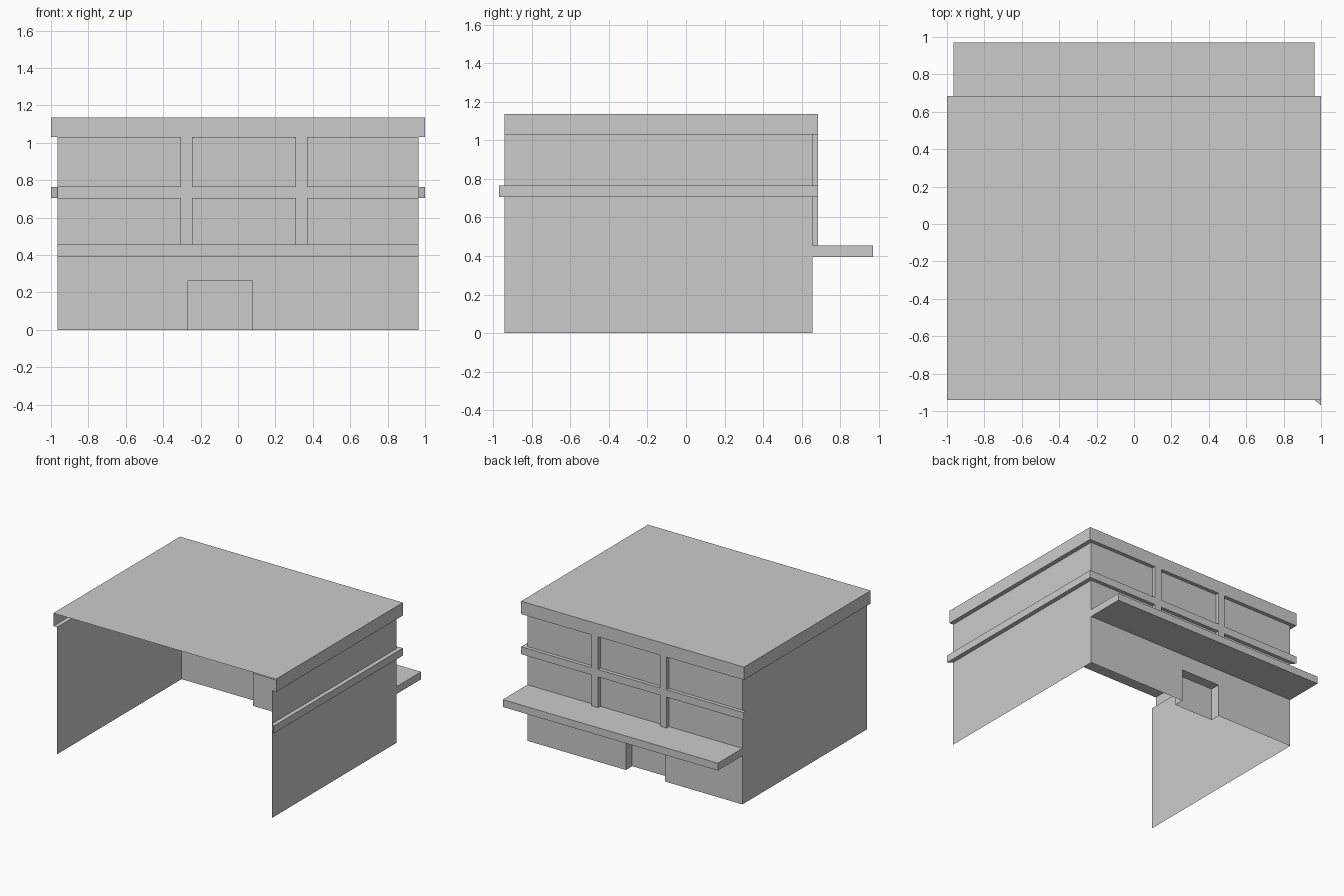
import bpy, bmesh
from mathutils import Vector

if "Cube" in bpy.data.objects:
    bpy.data.objects.remove(bpy.data.objects["Cube"])

W, FRONT, BACK = 0.965, -0.94, 0.655      # wall planes
OX, OY = 1.0, 0.685                       # outer planes of roof and band
WALL_TOP, ROOF_TOP = 1.03, 1.135
BAND = (0.705, 0.765)
parts = {}


def quad(part, pts, outward):
    """Store a quad wound so that it faces the given outward direction."""
    p = [Vector(v) for v in pts]
    if (p[2] - p[0]).cross(p[3] - p[1]).dot(Vector(outward)) < 0:
        p.reverse()
    parts.setdefault(part, []).append(p)


def wall_strip(part, a, b, z0, z1, outward):
    """Vertical quad over the plan segment a-b."""
    quad(part, [(*a, z0), (*b, z0), (*b, z1), (*a, z1)], outward)


def flat_strip(part, plan, z, up):
    quad(part, [(x, y, z) for x, y in plan], (0, 0, up))


# Back facade: grid of cells, each pushed in or out as a hollow shell
xs = [-W, -0.305, -0.27, -0.245, 0.08, 0.31, 0.37, W]
zs = [0, 0.265, 0.395, 0.455, BAND[0], BAND[1], WALL_TOP]


def cell(i, j):
    x, z = (xs[i] + xs[i + 1]) / 2, (zs[j] + zs[j + 1]) / 2
    if 0.395 < z < 0.455:
        return "canopy", 0.315
    if BAND[0] < z < BAND[1]:
        return "back_band", OY - BACK
    if z > 0.455 and (-0.305 < x < -0.245 or 0.31 < x < 0.37):
        return "mullions", OY - BACK
    if z < 0.265 and -0.27 < x < 0.08:
        return "door_recess", -0.08
    return "back_wall", 0


nx, nz = len(xs) - 1, len(zs) - 1
for i in range(nx):
    for j in range(nz):
        part, d = cell(i, j)
        xa, xb, za, zb = xs[i], xs[i + 1], zs[j], zs[j + 1]
        y = BACK + d
        # the band reaches past the wall ends to its mitred corners
        fa, fb = xa, xb
        if part == "back_band":
            fa = -OX if i == 0 else xa
            fb = OX if i == nx - 1 else xb
        wall_strip(part, (fa, y), (fb, y), za, zb, (0, 1, 0))
        # end caps
        if part in ("canopy", "back_band") and i == 0:
            wall_strip(part, (xa, BACK), (fa, y), za, zb, (-1, -0.5, 0))
        if part == "canopy" and i == nx - 1:
            wall_strip(part, (xb, BACK), (xb, y), za, zb, (1, 0, 0))
        # returns towards the next cell across and the next cell up
        if i < nx - 1:
            part2, d2 = cell(i + 1, j)
            if d != d2:
                wall_strip(part if d > d2 else part2, (xb, y), (xb, BACK + d2),
                           za, zb, (d - d2, 0, 0))
        if j < nz - 1:
            part2, d2 = cell(i, j + 1)
            if d != d2:
                ga, gb = fa, fb
                if part2 == "back_band":
                    ga = -OX if i == 0 else xa
                    gb = OX if i == nx - 1 else xb
                flat_strip(part if d > d2 else part2,
                           [(fa, y), (fb, y), (gb, BACK + d2), (ga, BACK + d2)],
                           zb, d - d2)

# Left wall, plain
wall_strip("left_wall", (-W, FRONT), (-W, BACK), 0, WALL_TOP, (-1, 0, 0))

# Right wall, split by the hollow band
for z0, z1 in ((0, BAND[0]), (BAND[1], WALL_TOP)):
    wall_strip("right_wall", (W, FRONT), (W, BACK), z0, z1, (1, 0, 0))
inner = [(W, FRONT), (W, BACK)]
outer = [(OX, FRONT - 0.03), (OX, OY)]
wall_strip("right_band", *outer, *BAND, (1, 0, 0))
wall_strip("right_band", inner[0], outer[0], *BAND, (-0.6, -1, 0))
for z, up in zip(BAND, (-1, 1)):
    flat_strip("right_band", inner + outer[::-1], z, up)

# Roof: top sheet, three fascias and a narrow soffit, open at the front
flat_strip("roof", [(-OX, FRONT), (OX, FRONT), (OX, OY), (-OX, OY)], ROOF_TOP, 1)
wall_strip("roof", (-OX, OY), (OX, OY), WALL_TOP, ROOF_TOP, (0, 1, 0))
flat_strip("roof", [(-W, BACK), (W, BACK), (OX, OY), (-OX, OY)], WALL_TOP, -1)
for s in (-1, 1):
    wall_strip("roof", (s * OX, FRONT), (s * OX, OY), WALL_TOP, ROOF_TOP, (s, 0, 0))
    flat_strip("roof", [(s * W, FRONT), (s * OX, FRONT), (s * OX, OY), (s * W, BACK)],
               WALL_TOP, -1)

# Turn each part into an object
for name, quads in parts.items():
    bm = bmesh.new()
    for q in quads:
        bm.faces.new([bm.verts.new(v) for v in q])
    bmesh.ops.remove_doubles(bm, verts=bm.verts[:], dist=1e-5)
    bmesh.ops.dissolve_limit(bm, angle_limit=0.01, verts=bm.verts[:], edges=bm.edges[:])
    mesh = bpy.data.meshes.new(name)
    bm.to_mesh(mesh)
    bm.free()
    bpy.context.collection.objects.link(bpy.data.objects.new(name, mesh))
